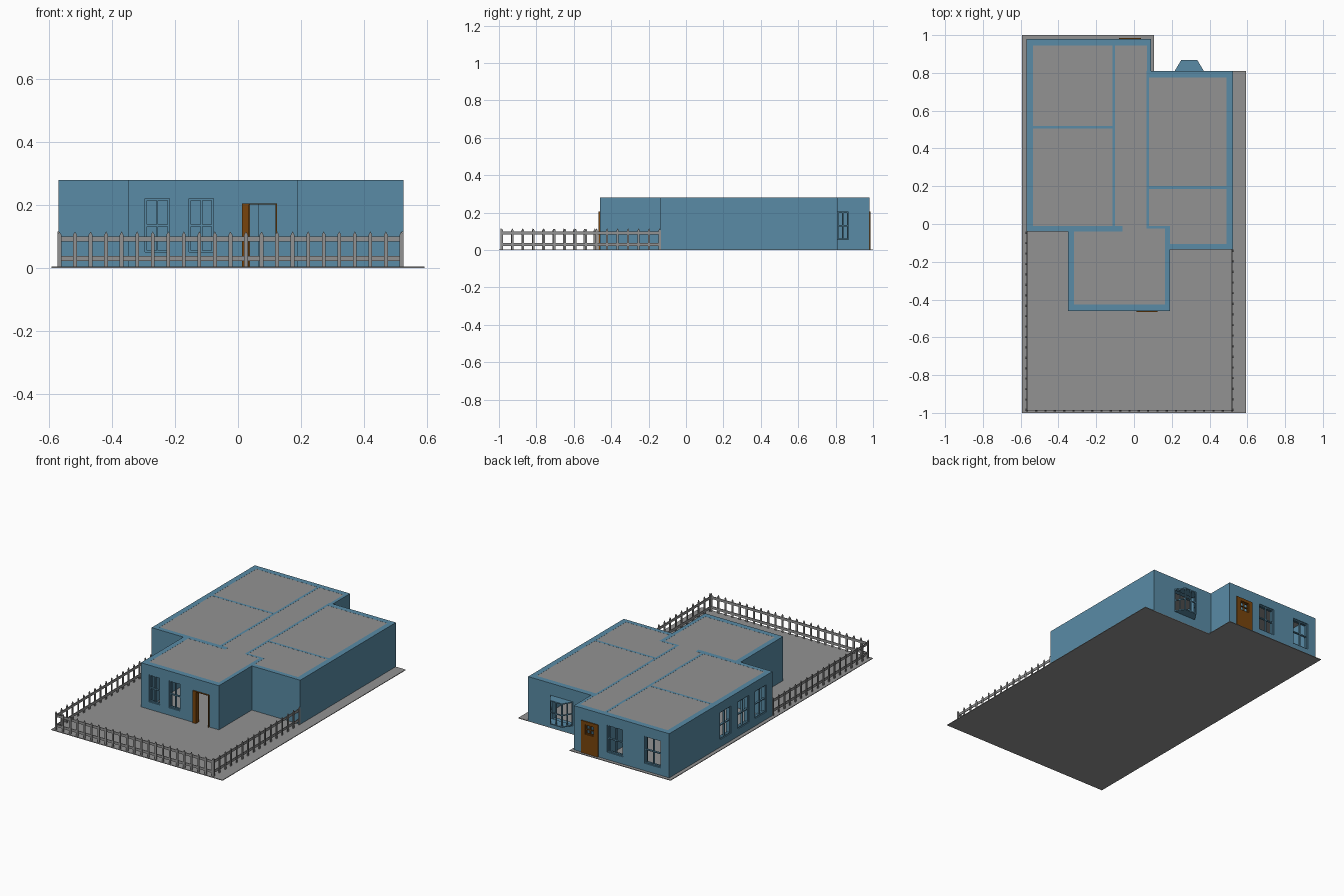
import bpy, bmesh
from mathutils import Vector

if "Cube" in bpy.data.objects:
    bpy.data.objects.remove(bpy.data.objects["Cube"])


def material(name, rgb):
    m = bpy.data.materials.new(name)
    m.diffuse_color = (*rgb, 1)
    m.use_nodes = True
    m.node_tree.nodes["Principled BSDF"].inputs["Base Color"].default_value = m.diffuse_color
    return m


GREY = material("grey", (0.29, 0.29, 0.29))
BLUE = material("wall blue", (0.10, 0.26, 0.38))
BROWN = material("door brown", (0.19, 0.06, 0.004))

H, BASE = 0.28, 0.004           # wall top and ground top
Z0, Z1, DOOR = 0.05, 0.22, 0.205


def finish(name, bm, mat):
    bmesh.ops.recalc_face_normals(bm, faces=bm.faces)
    me = bpy.data.meshes.new(name)
    bm.to_mesh(me)
    bm.free()
    me.materials.append(mat)
    ob = bpy.data.objects.new(name, me)
    bpy.context.collection.objects.link(ob)
    return ob


def prism(bm, pts, vec):
    """Polygon pts pushed along vec."""
    a = [bm.verts.new(Vector(p)) for p in pts]
    b = [bm.verts.new(Vector(p) + Vector(vec)) for p in pts]
    bm.faces.new(a)
    bm.faces.new(b[::-1])
    for i in range(len(a)):
        j = (i + 1) % len(a)
        bm.faces.new((a[j], a[i], b[i], b[j]))


def box(bm, x0, x1, y0, y1, z0, z1):
    prism(bm, [(x0, y0, z0), (x1, y0, z0), (x1, y1, z0), (x0, y1, z0)], (0, 0, z1 - z0))


def run_box(bm, axis, s, e, lo, hi, z0, z1):
    """Box running s..e along an axis, lo..hi across it."""
    if e - s > 1e-5 and z1 - z0 > 1e-5:
        box(bm, *((s, e, lo, hi) if axis == 'x' else (lo, hi, s, e)), z0, z1)


def wall(bm, axis, s, e, lo, hi, holes=(), z0=BASE, z1=H):
    """Wall with rectangular openings (start, end, bottom, top)."""
    pos = s
    for a, b, za, zb in holes:
        run_box(bm, axis, pos, a, lo, hi, z0, z1)
        run_box(bm, axis, a, b, lo, hi, z0, max(za, z0))
        run_box(bm, axis, a, b, lo, hi, zb, z1)
        pos = b
    run_box(bm, axis, pos, e, lo, hi, z0, z1)


def window(bm, axis, a, b, z0, z1, mid, f=0.006, d=0.006):
    """Frame with a centre mullion and a centre crossbar."""
    c, zc = (a + b) / 2, (z0 + z1) / 2
    for s in (a, c - f / 2, b - f):
        run_box(bm, axis, s, s + f, mid - d, mid + d, z0, z1)
    for z in (z0, zc - f / 2, z1 - f):
        for s, e in ((a + f, c - f / 2), (c + f / 2, b - f)):
            run_box(bm, axis, s, e, mid - d, mid + d, z, z + f)


# ground plate with the back corner notch
bm = bmesh.new()
prism(bm, [(x, y, 0) for x, y in [(-.593, -1), (.593, -1), (.593, .81), (.105, .81),
                                  (.105, 1), (-.593, 1)]], (0, 0, BASE))
finish("ground", bm, GREY)

# flat ceiling following the house outline, a hair under the wall tops
outline = [(-.569, -.039), (-.349, -.039), (-.349, -.459), (.189, -.459), (.189, -.134),
           (.524, -.134), (.524, .809), (.089, .809), (.089, .979), (-.569, .979)]
bm = bmesh.new()
prism(bm, [(x, y, H - .006) for x, y in outline], (0, 0, .0055))
finish("flat_roof", bm, GREY)

# outer walls
front_w = [(-.295, -.218, Z0, Z1), (-.155, -.078, Z0, Z1)]
back_w = [(-.51, -.40, Z0, Z1), (-.25, -.14, Z0, Z1)]
left_w = [(.02, .13, Z0, Z1), (.19, .30, Z0, Z1), (.37, .48, Z0, Z1)]
bm = bmesh.new()
wall(bm, 'x', -.57, .09, .945, .98, back_w + [(-.08, .037, 0, DOOR)])
wall(bm, 'y', -.01, .945, -.57, -.535, left_w)
wall(bm, 'x', -.57, -.06, -.04, -.01)
wall(bm, 'y', -.425, -.04, -.35, -.317)
wall(bm, 'x', -.35, .19, -.46, -.425, front_w + [(.012, .122, 0, DOOR)])
wall(bm, 'y', -.425, -.01, .165, .19)
wall(bm, 'x', .19, .525, -.135, -.107)
wall(bm, 'y', -.107, .775, .49, .525)
wall(bm, 'x', .065, .525, .775, .81, [(.225, .36, .055, .205)])
wall(bm, 'y', .81, .945, .07, .09)
finish("outer_walls", bm, BLUE)

# room dividers
left_doors = [(.06, .16, 0, DOOR), (.60, .70, 0, DOOR)]
right_doors = [(.06, .16, 0, DOOR), (.45, .55, 0, DOOR)]
bm = bmesh.new()
wall(bm, 'y', -.01, .945, -.115, -.10, left_doors)
wall(bm, 'y', -.01, .775, .065, .08, right_doors)
wall(bm, 'x', -.535, -.115, .505, .52)
wall(bm, 'x', .08, .49, .185, .20)
wall(bm, 'x', .065, .165, -.025, -.01)
finish("inner_walls", bm, BLUE)

# window frames
bm = bmesh.new()
for holes, axis, mid in ((front_w, 'x', -.448), (back_w, 'x', .968), (left_w, 'y', -.558)):
    for hole in holes:
        window(bm, axis, *hole, mid)
finish("window_frames", bm, BLUE)

# bay window: two trapezoid plates, corner posts and bars on three sides
plan = [Vector(p) for p in [(.215, .81), (.25, .868), (.335, .868), (.37, .81)]]
bm = bmesh.new()
for z in (.055, .199):
    prism(bm, [(p.x, p.y, z) for p in plan], (0, 0, .006))
for p, q in zip(plan, plan[1:]):
    d = (q - p).normalized()
    n = Vector((d.y, -d.x)) * .006     # inward
    L = (q - p).length

    def strip(s, e, z0, z1):
        a, b = p + d * s, p + d * e
        prism(bm, [(v.x, v.y, z0) for v in (a, b, b + n, a + n)], (0, 0, z1 - z0))
    for s in (0, L / 2 - .003, L - .006):
        strip(s, s + .006, .061, .199)
    strip(.006, L - .006, .127, .133)
finish("bay_window", bm, BLUE)

# back door with a four-pane light
bm = bmesh.new()
wall(bm, 'x', -.08, .037, .965, .986, [(-.052, .009, .125, .185)], BASE, DOOR)
window(bm, 'x', -.052, .009, .125, .185, .975, .005, .005)
finish("back_door", bm, BROWN)

# front doorway: wide left jamb, thin right jamb and header
bm = bmesh.new()
box(bm, .012, .035, -.467, -.435, BASE, DOOR)
box(bm, .119, .124, -.467, -.425, BASE, DOOR)
box(bm, .035, .119, -.467, -.425, DOOR - .004, DOOR)
finish("front_doorway", bm, BROWN)

# room doors
bm = bmesh.new()
for doors, x in ((left_doors, -.1075), (right_doors, .0725)):
    for a, b, z0, z1 in doors:
        box(bm, x - .005, x + .005, a, b, BASE, z1)
finish("room_doors", bm, BROWN)


def fence(name, p, q, n):
    """Pointed pickets and two rails from p to q."""
    p, q = Vector((*p, 0)), Vector((*q, 0))
    d = (q - p).normalized()
    t = Vector((-d.y, d.x, 0)) * .005
    L, w = (q - p).length, .006
    up = Vector((0, 0, 1))
    bm = bmesh.new()
    for i in range(n):
        c = p + d * (w + (L - 2 * w) * i / (n - 1)) - t / 2
        prism(bm, [c - d * w + up * BASE, c + d * w + up * BASE, c + d * w + up * .105,
                   c + up * .116, c - d * w + up * .105], t)
    for z in (.022, .084):
        a, b = p + t / 2, q + t / 2
        prism(bm, [a + up * z, b + up * z, b + up * (z + .016), a + up * (z + .016)], t * .8)
    finish(name, bm, GREY)


fence("front_fence", (-.573, -.99), (.525, -.99), 23)
fence("right_fence", (.523, -.99), (.523, -.135), 16)
fence("left_fence", (-.571, -.04), (-.571, -.99), 18)
